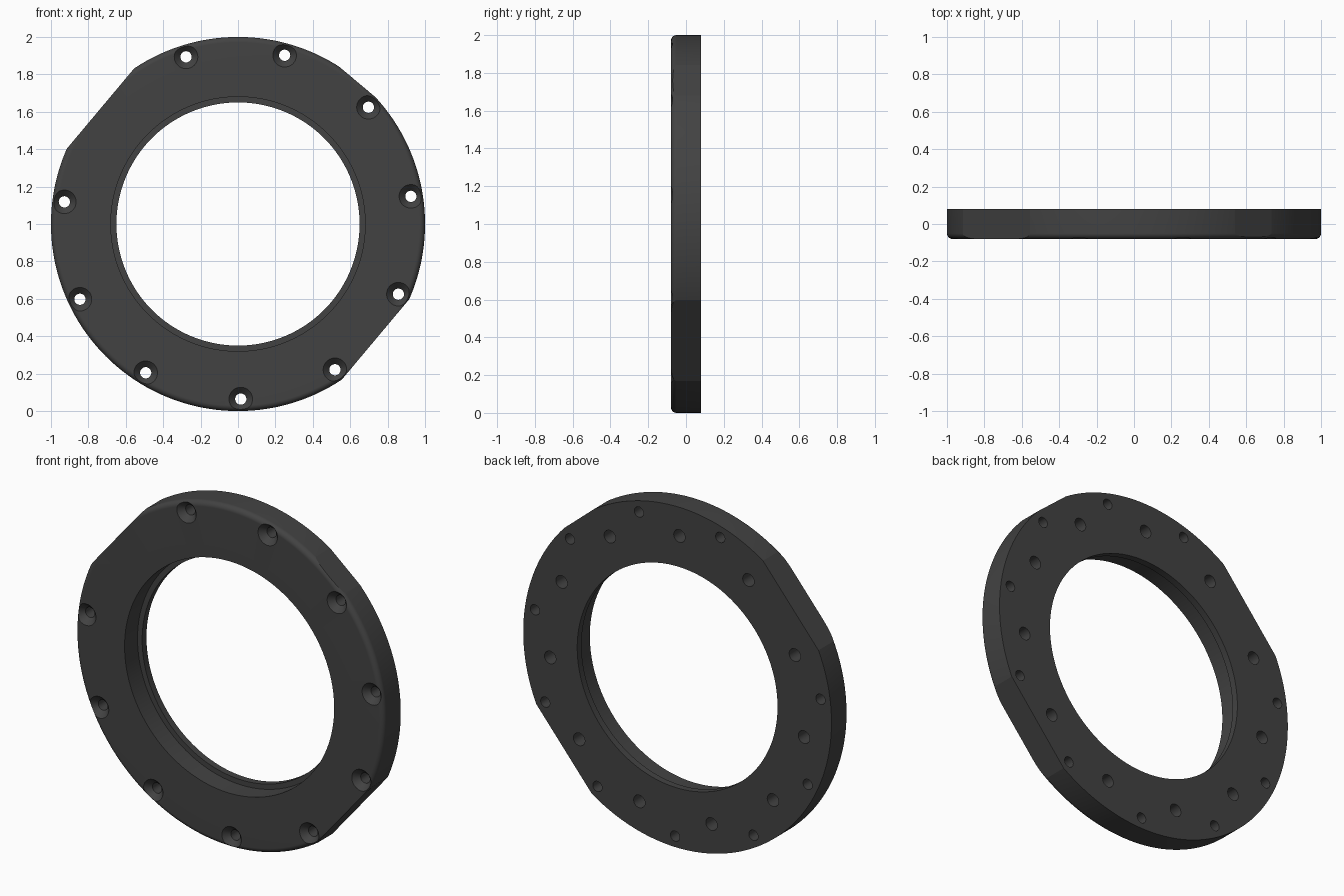
import bpy, bmesh, math
from mathutils import Matrix, Vector

if "Cube" in bpy.data.objects:
    bpy.data.objects.remove(bpy.data.objects["Cube"])

OUTER, BORE, LIP, HALF, FILLET = 1.0, 0.68, 0.65, 0.08, 0.03
FLAT_ANGLE, PITCH = 140.0, 360 / 11


def revolve(bm, profile, steps, centre=(0, 0), closed=False):
    """Turn a (radius, y) profile about the y axis; open profiles get end caps."""
    rings = []
    for r, y in profile:
        rings.append([bm.verts.new((centre[0] + r * math.cos(2 * math.pi * i / steps), y,
                                    centre[1] + r * math.sin(2 * math.pi * i / steps)))
                      for i in range(steps)])
    pairs = list(zip(rings, rings[1:]))
    if closed:
        pairs.append((rings[-1], rings[0]))
    else:
        bm.faces.new(rings[0])
        bm.faces.new(rings[-1])
    for a, b in pairs:
        for i in range(steps):
            j = (i + 1) % steps
            bm.faces.new((a[i], a[j], b[j], b[i]))


def make_object(name, bm):
    bmesh.ops.recalc_face_normals(bm, faces=bm.faces)
    mesh = bpy.data.meshes.new(name)
    bm.to_mesh(mesh)
    bm.free()
    ob = bpy.data.objects.new(name, mesh)
    bpy.context.collection.objects.link(ob)
    return ob


def cut(target, cutter):
    mod = target.modifiers.new("cut", 'BOOLEAN')
    mod.operation = 'DIFFERENCE'
    mod.solver = 'EXACT'
    mod.object = cutter
    cutter.hide_render = True
    bpy.context.view_layer.objects.active = target
    bpy.ops.object.modifier_apply(modifier=mod.name)
    bpy.data.objects.remove(cutter)


def polar(radius, degrees):
    a = math.radians(degrees)
    return radius * math.cos(a), radius * math.sin(a)


# Ring body: stepped bore with a thin lip at the back, rounded front outer edge
profile = [(LIP, HALF), (LIP, HALF - 0.04), (BORE, HALF - 0.04), (BORE, -HALF)]
for i in range(17):
    a = math.pi / 2 * i / 16
    profile.append((OUTER - FILLET + FILLET * math.sin(a),
                    -HALF + FILLET - FILLET * math.cos(a)))
profile.append((OUTER, HALF))
bm = bmesh.new()
revolve(bm, profile, 256, closed=True)
ring = make_object("flange_ring", bm)

# Flats on the rim: two long opposite ones and one short one
bm = bmesh.new()
for angle, dist in ((FLAT_ANGLE, 0.96), (FLAT_ANGLE + 180, 0.96), (50, 0.992)):
    place = (Matrix.Rotation(-math.radians(angle), 4, 'Y')
             @ Matrix.Translation(Vector((dist + 0.1, 0, 0)))
             @ Matrix.Diagonal((0.2, 0.5, 0.8, 1)))
    bmesh.ops.create_cube(bm, size=1, matrix=place)
cut(ring, make_object("flat_cutter", bm))

# Countersunk through holes, skipping the upper left flat, and blind back holes
bm = bmesh.new()
for k in range(11):
    if k:
        revolve(bm, [(0.063, -0.12), (0.063, -HALF), (0.03, -HALF + 0.035), (0.03, 0.12)],
                64, polar(0.936, FLAT_ANGLE - PITCH * k))
    revolve(bm, [(0.037, -0.02), (0.037, 0.12)], 64,
            polar(0.832, FLAT_ANGLE + PITCH * (k + 0.5)))
cut(ring, make_object("hole_cutter", bm))

# Stand on the ground, colour and shade
ring.data.transform(Matrix.Translation((0, 0, 1)))
mat = bpy.data.materials.new("dark_grey")
mat.diffuse_color = (0.055, 0.055, 0.055, 1)
mat.use_nodes = True
mat.node_tree.nodes["Principled BSDF"].inputs["Base Color"].default_value = mat.diffuse_color
ring.data.materials.clear()
ring.data.materials.append(mat)
bpy.ops.object.select_all(action='DESELECT')
ring.select_set(True)
bpy.context.view_layer.objects.active = ring
bpy.ops.object.shade_smooth_by_angle(angle=math.radians(6.2))
